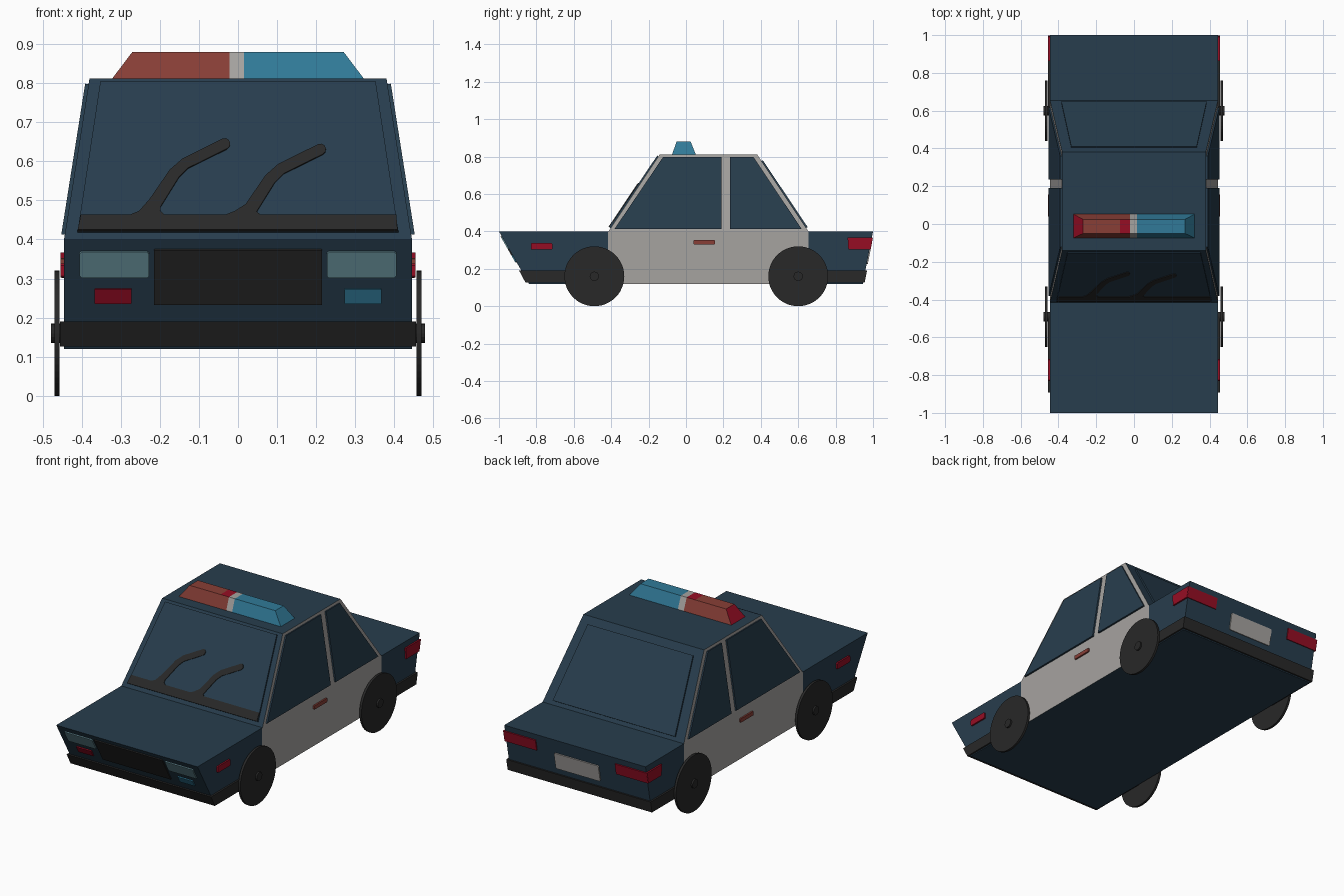
import bpy, bmesh, math
from mathutils import Vector

if "Cube" in bpy.data.objects:
    bpy.data.objects.remove(bpy.data.objects["Cube"])

# ---- colours ----
def lin(c):
    c /= 255
    return c / 12.92 if c <= 0.04045 else ((c + 0.055) / 1.055) ** 2.4

def mat(name, r, g, b):
    m = bpy.data.materials.new(name)
    m.diffuse_color = (lin(r), lin(g), lin(b), 1)
    m.use_nodes = True
    m.node_tree.nodes["Principled BSDF"].inputs["Base Color"].default_value = m.diffuse_color
    return m

NAVY = mat("navy", 39, 61, 77)
WHITE = mat("off_white", 166, 163, 160)
BLACK = mat("black", 40, 40, 40)
CRIMSON = mat("crimson", 150, 13, 36)
BRICK = mat("brick_red", 136, 62, 54)
BLUE = mat("blue", 49, 122, 152)
LAMP = mat("pale_teal", 106, 148, 158)

# ---- helpers ----
def finish(name, bm, mats):
    bmesh.ops.recalc_face_normals(bm, faces=bm.faces[:])
    me = bpy.data.meshes.new(name)
    bm.to_mesh(me)
    bm.free()
    for m in mats:
        me.materials.append(m)
    ob = bpy.data.objects.new(name, me)
    bpy.context.collection.objects.link(ob)
    return ob

def frustum(name, low, high, mats, cuts=(), rule=None):
    """Tapered box; low/high = (half width, y0, y1, z); cuts = (axis, value)."""
    bm = bmesh.new()
    rings = [[bm.verts.new(p) for p in ((-w, a, z), (w, a, z), (w, b, z), (-w, b, z))]
             for w, a, b, z in (low, high)]
    for r in rings:
        bm.faces.new(r)
    for i in range(4):
        j = (i + 1) % 4
        bm.faces.new((rings[0][i], rings[0][j], rings[1][j], rings[1][i]))
    bmesh.ops.recalc_face_normals(bm, faces=bm.faces[:])
    for axis, v in cuts:
        n = Vector((axis == 0, axis == 1, axis == 2))
        bmesh.ops.bisect_plane(bm, geom=bm.verts[:] + bm.edges[:] + bm.faces[:],
                               plane_co=n * v, plane_no=n)
    if rule:
        bm.normal_update()
        for f in bm.faces:
            f.material_index = rule(f.calc_center_median(), f.normal)
    return finish(name, bm, mats)

def plate(name, pts, surf, m, lift=0.009, base=-0.002):
    """Thin plate: 2D outline laid on a planar surface, raised along its normal."""
    o = surf(0, 0)
    n = (surf(1, 0) - o).cross(surf(0, 1) - o).normalized()
    bm = bmesh.new()
    lo = [bm.verts.new(surf(u, v) + n * base) for u, v in pts]
    hi = [bm.verts.new(surf(u, v) + n * lift) for u, v in pts]
    bm.faces.new(lo)
    bm.faces.new(hi)
    for i in range(len(pts)):
        j = (i + 1) % len(pts)
        bm.faces.new((lo[i], lo[j], hi[j], hi[i]))
    return finish(name, bm, [m])

def rect(u0, u1, v0, v1, r=0.005):
    """Rectangle with clipped corners."""
    return [(u0 + r, v0), (u1 - r, v0), (u1, v0 + r), (u1, v1 - r),
            (u1 - r, v1), (u0 + r, v1), (u0, v1 - r), (u0, v0 + r)]

# ---- planar surfaces (u, z) -> point, normal pointing outward ----
def nose(u, z):
    return Vector((u, -1 + (0.40 - z) * 0.571, z))

def tail(u, z):
    return Vector((-u, 1 - (0.40 - z) * 0.196, z))

def screen(u, z):
    return Vector((u, -0.415 + (z - 0.40) * 0.671, z))

def rear_screen(u, z):
    return Vector((-u, 0.655 - (z - 0.40) * 0.671, z))

def flank(s):
    return lambda u, z: Vector((s * 0.445, s * u, z))

def cabin_side(s):
    return lambda u, z: Vector((s * (0.445 - (z - 0.40) * 0.1585), s * u, z))

def sided(pts, s):
    return [(s * u, v) for u, v in pts]

# ---- body with white door section, and cabin with white pillars ----
frustum("body", (0.445, -0.84, 0.945, 0.12), (0.445, -1, 1, 0.40), [NAVY, WHITE],
        [(1, -0.418), (1, 0.655)],
        lambda c, n: int(abs(n.x) > 0.5 and -0.418 < c.y < 0.655))
frustum("cabin", (0.445, -0.415, 0.655, 0.40), (0.38, -0.14, 0.38, 0.812), [NAVY, WHITE],
        rule=lambda c, n: int(abs(n.x) > 0.5))

# ---- bumpers ----
frustum("front_bumper", (0.455, -0.858, -0.50, 0.126), (0.455, -0.892, -0.50, 0.19), [BLACK])
frustum("rear_bumper", (0.455, 0.62, 0.955, 0.126), (0.455, 0.62, 0.968, 0.19), [BLACK])

# ---- roof light bar ----
def bar_rule(c, n):
    if c.x > 0.015:
        return 3
    if c.x > -0.022:
        return 2
    return int(n.x < -0.5 or (n.z > 0.9 and c.x > -0.075))

frustum("light_bar", (0.323, -0.075, 0.053, 0.81), (0.27, -0.05, 0.025, 0.88),
        [BRICK, CRIMSON, WHITE, BLUE], [(0, -0.075), (0, -0.022), (0, 0.015)], bar_rule)

# ---- windscreen and rear window ----
plate("windscreen", [(-0.41, 0.418), (0.41, 0.418), (0.352, 0.80), (-0.352, 0.80)],
      screen, NAVY)
plate("rear_window", [(-0.385, 0.418), (0.385, 0.418), (0.332, 0.775), (-0.332, 0.775)],
      rear_screen, NAVY)

# ---- wipers: bar and two tapering bent arms ----
plate("wiper_bar", [(-0.41, 0.418), (0.408, 0.418), (0.405, 0.457), (-0.402, 0.457)],
      screen, BLACK, 0.013, 0.005)
ARM = [(-0.235, 0.452, 0.052), (-0.226, 0.466, 0.027), (-0.212, 0.487, 0.017),
       (-0.163, 0.562, 0.015), (-0.135, 0.588, 0.014), (-0.034, 0.638, 0.014)]
for k in range(2):
    path = [(x + 0.245 * k, z - 0.014 * k * (i > 1), w) for i, (x, z, w) in enumerate(ARM)]
    left, right = [], []
    for i, (x, z, w) in enumerate(path):
        a, b = path[max(i - 1, 0)], path[min(i + 1, len(path) - 1)]
        d = Vector((b[0] - a[0], b[1] - a[1])).normalized()
        if i < 2:
            d = Vector((0, 1))
        left.append((x - d.y * w, z + d.x * w))
        right.append((x + d.y * w, z - d.x * w))
    ex, ez, ew = path[-1]
    t = math.atan2(d.y, d.x)
    cap = [(ex + ew * math.cos(t + q), ez + ew * math.sin(t + q)) for q in (-0.9, -0.3, 0.3, 0.9)]
    plate(f"wiper_arm_{k + 1}", right + cap + left[::-1], screen, BLACK, 0.013, 0.005)

# ---- nose details ----
plate("grille", rect(-0.215, 0.215, 0.235, 0.375, 0.001), nose, BLACK, 0.006)
for s, lamp in ((-1, CRIMSON), (1, BLUE)):
    tag = "right" if s > 0 else "left"
    plate("headlight_" + tag, sided(rect(0.228, 0.405, 0.304, 0.371), s), nose, LAMP, 0.006)
    plate("indicator_" + tag, sided(rect(0.272, 0.367, 0.238, 0.275, 0.002), s), nose, lamp, 0.006)

# ---- tail details ----
plate("number_plate", rect(-0.14, 0.14, 0.225, 0.32), tail, WHITE, 0.006)

# ---- side details, wheels: both sides ----
for s in (-1, 1):
    tag = "right" if s > 0 else "left"
    plate("tail_light_" + tag, sided([(0.25, 0.303), (0.452, 0.303), (0.452, 0.366), (0.25, 0.366)], s),
          tail, CRIMSON, 0.006)
    plate("tail_light_side_" + tag,
          sided([(0.868, 0.303), (0.985, 0.303), (0.998, 0.366), (0.864, 0.366)], s),
          flank(s), CRIMSON)
    plate("side_marker_" + tag, sided(rect(-0.83, -0.715, 0.302, 0.338), s), flank(s), CRIMSON)
    plate("door_handle_" + tag, sided(rect(0.04, 0.156, 0.331, 0.353, 0.003), s), flank(s), BRICK)
    plate("front_side_window_" + tag,
          sided([(-0.382, 0.412), (0.19, 0.412), (0.19, 0.797), (-0.122, 0.797)], s),
          cabin_side(s), NAVY)
    plate("rear_side_window_" + tag,
          sided([(0.235, 0.412), (0.618, 0.412), (0.36, 0.797), (0.235, 0.797)], s),
          cabin_side(s), NAVY)
    for end, y in (("front", -0.49), ("rear", 0.60)):
        for part, r, x0, x1 in (("wheel", 0.16, 0.457, 0.470), ("hub", 0.025, 0.44, 0.479)):
            n = 48 if part == "wheel" else 16
            disc = [(y + r * math.cos(2 * math.pi * i / n), 0.16 + r * math.sin(2 * math.pi * i / n))
                    for i in range(n)]
            plate(f"{end}_{part}_{tag}", sided(disc, s), flank(s), BLACK, x1 - 0.445, x0 - 0.445)
